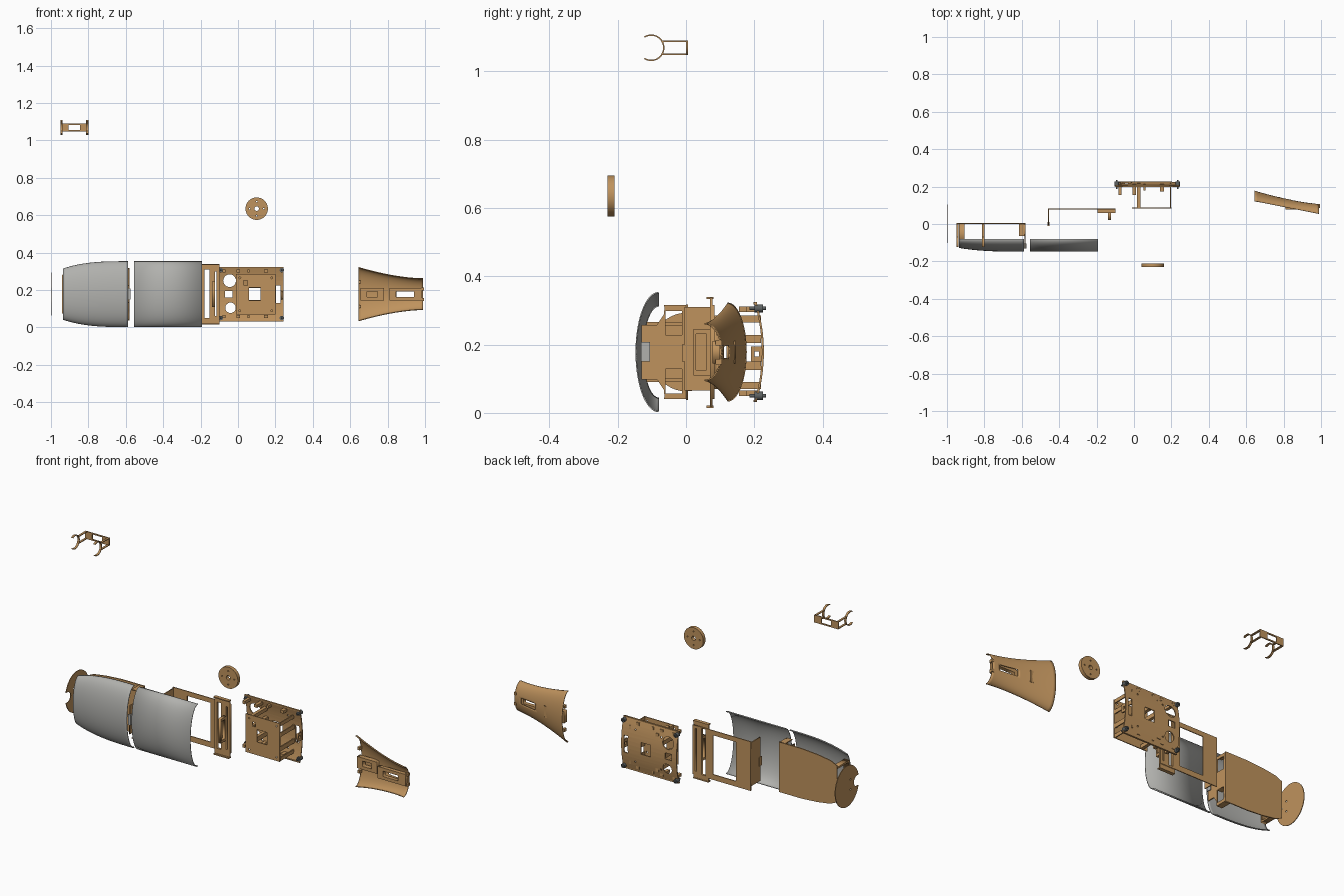
import bpy, bmesh
from math import sin, cos, pi, radians
from mathutils import Vector

if "Cube" in bpy.data.objects:
    bpy.data.objects.remove(bpy.data.objects["Cube"])


def material(name, rgb):
    m = bpy.data.materials.new(name)
    m.use_nodes = True
    m.diffuse_color = (*rgb, 1)
    m.node_tree.nodes["Principled BSDF"].inputs["Base Color"].default_value = (*rgb, 1)
    return m


TAN = material("tan_plastic", (0.52, 0.29, 0.11))
GREY = material("light_grey_shell", (0.44, 0.44, 0.42))
DARK = material("dark_grey_bolt", (0.11, 0.12, 0.12))
MID_Z = 0.178


def finish(name, bm, mat, smooth=False):
    bmesh.ops.remove_doubles(bm, verts=bm.verts, dist=0.00005)
    bmesh.ops.recalc_face_normals(bm, faces=bm.faces)
    me = bpy.data.meshes.new(name)
    bm.to_mesh(me)
    bm.free()
    me.materials.append(mat)
    ob = bpy.data.objects.new(name, me)
    bpy.context.collection.objects.link(ob)
    if smooth:
        bpy.ops.object.select_all(action="DESELECT")
        ob.select_set(True)
        bpy.context.view_layer.objects.active = ob
        bpy.ops.object.shade_smooth_by_angle(angle=radians(35))
    return ob


def boxes(name, items, mat=TAN):
    """Each item is x0, x1, y0, y1, z0, z1."""
    bm = bmesh.new()
    for x0, x1, y0, y1, z0, z1 in items:
        vs = bmesh.ops.create_cube(bm, size=1)["verts"]
        for v in vs:
            v.co = Vector(((x0 + x1) / 2 + v.co.x * (x1 - x0),
                           (y0 + y1) / 2 + v.co.y * (y1 - y0),
                           (z0 + z1) / 2 + v.co.z * (z1 - z0)))
    return finish(name, bm, mat)


def rect(u0, u1, v0, v1):
    return [(u0, v0), (u1, v0), (u1, v1), (u0, v1)]


def circle(u, v, r, rv=None, n=24, start=0, sweep=2 * pi):
    count = n if sweep > 6.28 else n + 1
    return [(u + r * cos(start + sweep * i / n), v + (rv or r) * sin(start + sweep * i / n))
            for i in range(count)]


def mirrored(points):
    """Close a lower half outline with its copy above the mid height."""
    return points + [(u, 2 * MID_Z - v) for u, v in reversed(points)]


def plate(name, outline, holes, axis, a, b, bend=None, mat=TAN, smooth=False):
    """Flat outline with holes, running from a to b along the x or y axis."""
    cu = bpy.data.curves.new(name, "CURVE")
    cu.dimensions, cu.fill_mode, cu.extrude = "2D", "BOTH", (b - a) / 2
    for loop in [outline] + holes:
        s = cu.splines.new("POLY")
        s.points.add(len(loop) - 1)
        for p, (u, v) in zip(s.points, loop):
            p.co = (u, v, 0, 1)
        s.use_cyclic_u = True
    tmp = bpy.data.objects.new(name + "_tmp", cu)
    bpy.context.collection.objects.link(tmp)
    dg = bpy.context.evaluated_depsgraph_get()
    me = bpy.data.meshes.new_from_object(tmp.evaluated_get(dg))
    bpy.data.objects.remove(tmp)
    bm = bmesh.new()
    bm.from_mesh(me)
    for v in bm.verts:
        u, w, d = v.co
        d += (a + b) / 2
        v.co = (u, d, w) if axis == "y" else (d, u, w)
    if bend:
        for i in range(1, 16):
            bmesh.ops.bisect_plane(bm, geom=bm.verts[:] + bm.edges[:] + bm.faces[:],
                                   plane_co=(0, 0, 0.36 * i / 16), plane_no=(0, 0, 1))
        for v in bm.verts:
            v.co.y += bend(v.co.z)
    return finish(name, bm, mat, smooth)


def half_shell(name, x0, x1, section, mat, cut=None, steps=24, segs=32):
    """Loft half ellipses; section(t) gives edge y, depth and half height."""
    bm = bmesh.new()
    rows = []
    for i in range(steps + 1):
        t = i / steps
        edge, depth, half = section(t)
        rows.append([bm.verts.new((x0 + (x1 - x0) * t, edge + depth * cos(a), MID_Z + half * sin(a)))
                     for a in (pi * (j / segs - 0.5) for j in range(segs + 1))])
    for r, s in zip(rows, rows[1:]):
        for j in range(segs):
            bm.faces.new((r[j], r[j + 1], s[j + 1], s[j]))
    if cut:
        gone = [f for f in bm.faces if cut(f.calc_center_median())]
        bmesh.ops.delete(bm, geom=gone, context="FACES")
    ob = finish(name, bm, mat, True)
    mod = ob.modifiers.new("thickness", "SOLIDIFY")
    mod.thickness, mod.offset = 0.004, 0
    return ob


# Grey outer shells
half_shell("nose_shell", -0.587, -0.935,
           lambda t: (-0.08, -0.066 + 0.02 * t ** 3, 0.174 - 0.039 * t ** 3), GREY)
half_shell("middle_shell", -0.557, -0.193, lambda t: (-0.08, -0.066, 0.174), GREY, steps=2)
boxes("shell_tab", [(-0.59, -0.575, -0.132, -0.105, 0.15, 0.208)], GREY)

# Round end plate with a notch in its front edge
notch = circle(-0.09, MID_Z, 0.03, n=12, start=radians(-105), sweep=radians(210))
rim = circle(0, MID_Z, 0.105, 0.115, n=40, start=radians(-165), sweep=radians(330))
plate("end_plate", rim + notch[::-1],
      [circle(-0.03, MID_Z + s * 0.028, 0.005, n=10) for s in (-1, 1)], "x", -1, -0.996)

# Nose tray: tapered back plate and two end walls
plate("tray_back", mirrored([(-0.94, 0.075), (-0.9, 0.057), (-0.82, 0.045), (-0.72, 0.038), (-0.58, 0.038)][::-1]),
      [], "y", 0, 0.006)
wall = [(0.004, 0.04), (-0.062, 0.04), (-0.065, 0.068), (-0.085, 0.098), (-0.13, 0.098)]
plate("tray_inner_wall", mirrored(wall),
      [rect(-0.06, -0.012, 0.057, 0.128), rect(-0.06, -0.012, 0.228, 0.299)], "x", -0.586, -0.58)
boxes("tray_window_frames", [(-0.615, -0.58, y0, y1, z0, z1)
                             for y0, y1, z0, z1 in [(-0.064, 0, 0.04, 0.045), (-0.064, 0, 0.311, 0.316),
                                                    (-0.064, 0, 0.13, 0.135), (-0.064, 0, 0.221, 0.226)]])
plate("tray_nose_wall", rect(-0.115, 0.004, 0.09, 0.266), [rect(-0.105, -0.006, 0.1, 0.256)],
      "x", -0.935, -0.905)

# Middle frame with window, slots and legs
plate("middle_frame", rect(-0.46, -0.1, 0.04, 0.316),
      [rect(-0.37, -0.225, 0.07, 0.29), rect(-0.178, -0.153, 0.05, 0.31), rect(-0.122, -0.115, 0.06, 0.3)],
      "y", 0.078, 0.083)
plate("middle_frame_panel", rect(-0.195, -0.1, 0.018, 0.337),
      [rect(-0.178, -0.153, 0.05, 0.31), rect(-0.122, -0.115, 0.06, 0.3)], "y", 0.07, 0.078)
boxes("middle_frame_flanges", [(-0.195, -0.1, 0.06, 0.08, 0.015, 0.021), (-0.195, -0.1, 0.06, 0.08, 0.334, 0.34)])
plate("middle_frame_leg", rect(-0.005, 0.08, 0.065, 0.31), [], "x", -0.46, -0.455)
plate("middle_frame_tab", rect(0.022, 0.072, 0.11, 0.246), [rect(0.03, 0.06, 0.125, 0.231)], "x", -0.138, -0.122)
boxes("middle_frame_hook", [(-0.462, -0.452, -0.012, 0.01, 0.15, 0.2)])

# Equipment box: bowed back plate, front plate, bars and standoffs
def bow(z):
    return -0.022 * ((z - MID_Z) / 0.147) ** 2


small_holes = [circle(x, z, 0.005, n=8) for x in (0.0, 0.16) for z in (0.09, 0.27)]
plate("equipment_back_plate", rect(-0.1, 0.243, 0.032, 0.324),
      [rect(0.06, 0.12, 0.146, 0.212), rect(0.203, 0.226, 0.13, 0.225), circle(-0.045, 0.25, 0.034),
       circle(-0.04, 0.105, 0.028), rect(-0.07, -0.03, 0.16, 0.195)] + small_holes, "y", 0.222, 0.228, bow)
plate("equipment_front_plate", rect(-0.012, 0.2, 0.07, 0.285),
      [rect(0.06, 0.12, 0.144, 0.214), rect(0.03, 0.05, 0.225, 0.25)]
      + [circle(x, z, 0.005, n=8) for x in (0.01, 0.18) for z in (0.09, 0.265)], "y", 0.084, 0.089)
bars = []
for z0, z1 in [(0.07, 0.09), (0.125, 0.15), (0.205, 0.228), (0.265, 0.285)]:
    bars += [(0.016, 0.034, 0.086, 0.22, z0, z1), (0.192, 0.198, 0.086, 0.22, z0, z1)]
boxes("equipment_box_bars", bars)
posts = []
for z in (0.05, 0.295):
    posts += [(-0.082, -0.066, 0.155, 0.215, z, z + 0.016), (-0.008, 0.01, 0.155, 0.215, z, z + 0.016),
              (0.05, 0.062, 0.18, 0.215, z, z + 0.016), (0.14, 0.16, 0.175, 0.215, z, z + 0.016)]
boxes("equipment_standoffs", posts)
boxes("equipment_edge_rails", [(-0.1, 0.243, 0.198, 0.208, z, z + 0.006) for z in (0.032, 0.318)])
plate("equipment_side_lug", rect(0.19, 0.224, 0.15, 0.195), [rect(0.2, 0.213, 0.165, 0.18)], "x", 0.23, 0.238)

# Corner bolts
for side, x in (("right", -0.092), ("left", 0.234)):
    for level, z in (("lower", 0.05), ("upper", 0.306)):
        plate(f"bolt_{level}_{side}", circle(x, z, 0.012, n=16), [], "y", 0.2, 0.226, mat=DARK, smooth=True)
        plate(f"bolt_pin_{level}_{side}", circle(x, z, 0.005, n=10), [], "y", 0.186, 0.234, mat=DARK)

# Drilled wheel
plate("wheel", circle(0.1, 0.635, 0.06, n=48),
      [circle(0.1, 0.635, 0.012)] + [circle(0.1 + 0.038 * cos(a), 0.635 + 0.038 * sin(a), 0.004, n=8)
                                     for a in (0, pi / 2, pi, 1.5 * pi)],
      "y", -0.23, -0.21, smooth=True)

# Flared tail shell with slot, inner frames and clips
def tail(t):
    return 0.122 - 0.068 * t, 0.054 - 0.018 * t * (2 - t) + 0.014 * t * t, 0.083 + 0.06 * (1 - t) ** 1.7


half_shell("tail_shell", 0.645, 0.99, tail, TAN,
           lambda c: 0.845 < c.x < 0.94 and abs(c.z - MID_Z) < 0.0175)
plate("tail_front_frame", rect(0.655, 0.78, 0.145, 0.21), [rect(0.69, 0.745, 0.163, 0.193)], "y", 0.118, 0.145)
plate("tail_rear_frame", rect(0.81, 0.985, 0.145, 0.211), [rect(0.845, 0.94, 0.163, 0.193)], "y", 0.078, 0.1)
boxes("tail_clips", [(x, x + 0.014, y, y + 0.02, z, z + 0.016)
                     for x, y, z1, z2 in ((0.643, 0.14, 0.105, 0.235), (0.98, 0.086, 0.142, 0.198))
                     for z in (z1, z2)])

# Pipe clip: back plate, two pairs of arms and two open rings
plate("clip_back", rect(-0.95, -0.8, 1.048, 1.09), [rect(-0.905, -0.845, 1.055, 1.083)], "y", 0, 0.006)
ring = circle(-0.102, 1.069, 0.039, n=32, start=radians(-123), sweep=radians(246))
ring += circle(-0.102, 1.069, 0.035, n=32, start=radians(-123), sweep=radians(246))[::-1]
for side, x in (("right", -0.95), ("left", -0.812)):
    plate(f"clip_ring_{side}", ring, [], "x", x, x + 0.012, smooth=True)
    boxes(f"clip_arms_{side}", [(x, x + 0.012, -0.072, 0.003, z, z + 0.004) for z in (1.048, 1.086)])
